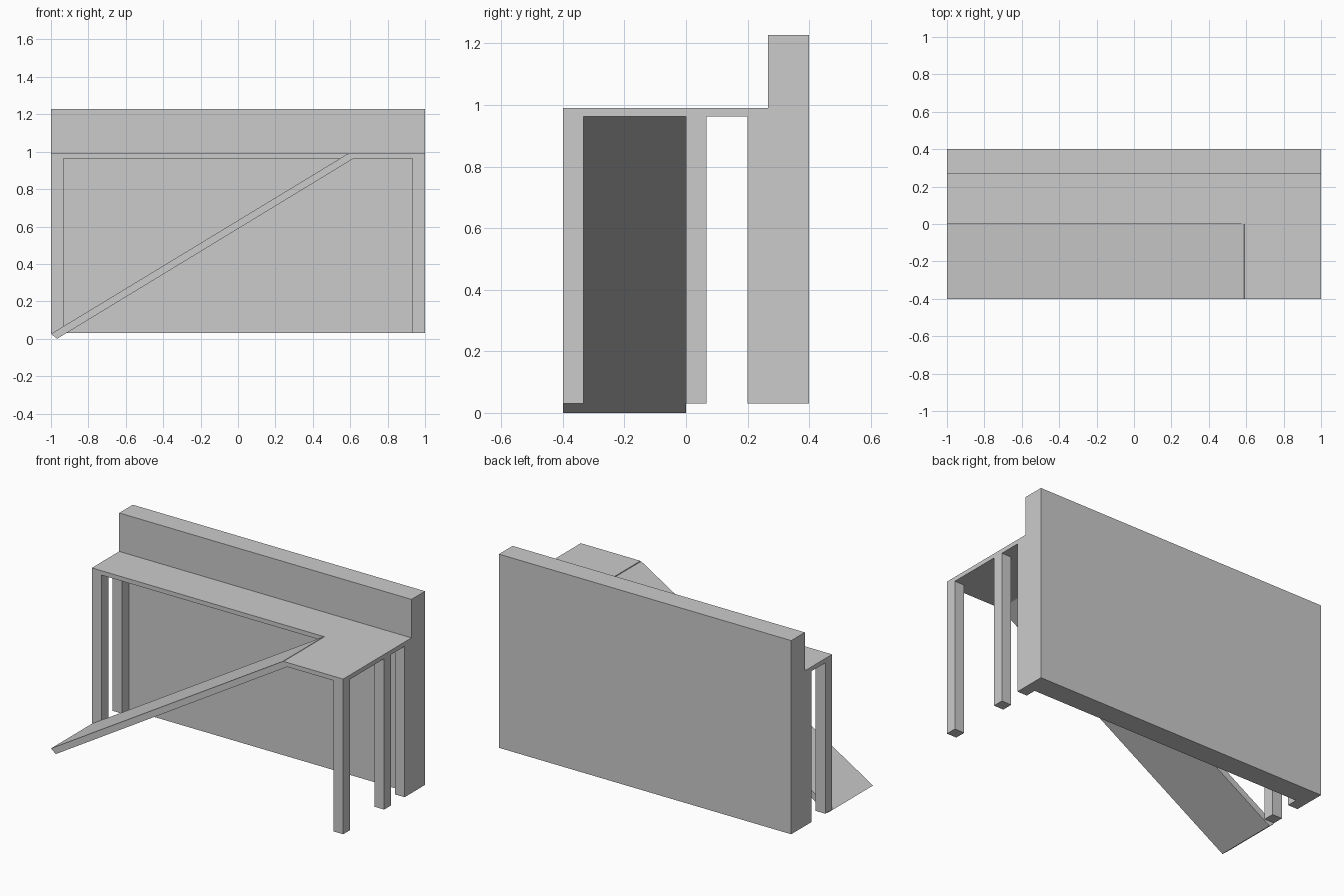
import bpy
import bmesh

if "Cube" in bpy.data.objects:
    bpy.data.objects.remove(bpy.data.objects["Cube"])


def prism(name, points, to_3d, offset):
    """Extrude a flat outline into a solid with flat faces."""
    bm = bmesh.new()
    face = bm.faces.new([bm.verts.new(to_3d(a, b)) for a, b in points])
    new = bmesh.ops.extrude_face_region(bm, geom=[face])["geom"]
    bmesh.ops.translate(bm, vec=offset,
                        verts=[v for v in new if isinstance(v, bmesh.types.BMVert)])
    bmesh.ops.recalc_face_normals(bm, faces=bm.faces)
    mesh = bpy.data.meshes.new(name)
    bm.to_mesh(mesh)
    bm.free()
    obj = bpy.data.objects.new(name, mesh)
    bpy.context.collection.objects.link(obj)
    return obj


def box(name, x0, x1, y0, y1, z0, z1):
    outline = [(x0, y0), (x1, y0), (x1, y1), (x0, y1)]
    return prism(name, outline, lambda x, y: (x, y, z0), (0, 0, z1 - z0))


BASE, UNDER, TOP = 0.03, 0.963, 0.99
FRONT, MID, WALL, BACK = -0.4, 0.0, 0.267, 0.4
LEG = 0.067

# Tall back wall
box("back_wall", -1, 1, WALL, BACK, BASE, 1.228)

# L-shaped landing
landing = [(-1, MID), (0.592, MID), (0.592, FRONT), (1, FRONT), (1, WALL), (-1, WALL)]
prism("landing", landing, lambda x, y: (x, y, UNDER), (0, 0, TOP - UNDER))

# Sloping ramp up to the landing
ramp = [(-1, 0.026), (-0.967, 0), (0.617, UNDER), (0.587, TOP - 0.001)]
prism("ramp", ramp, lambda x, z: (x, FRONT, z), (0, MID - FRONT, 0))

# Support legs: two on the left, three on the right
for side, x0, rows in (("left", -1, (MID, WALL - LEG)),
                       ("right", 1 - LEG, (FRONT, MID, WALL - LEG))):
    for i, y in enumerate(rows, 1):
        box(f"{side}_leg_{i}", x0, x0 + LEG, y, y + LEG, BASE, UNDER)
